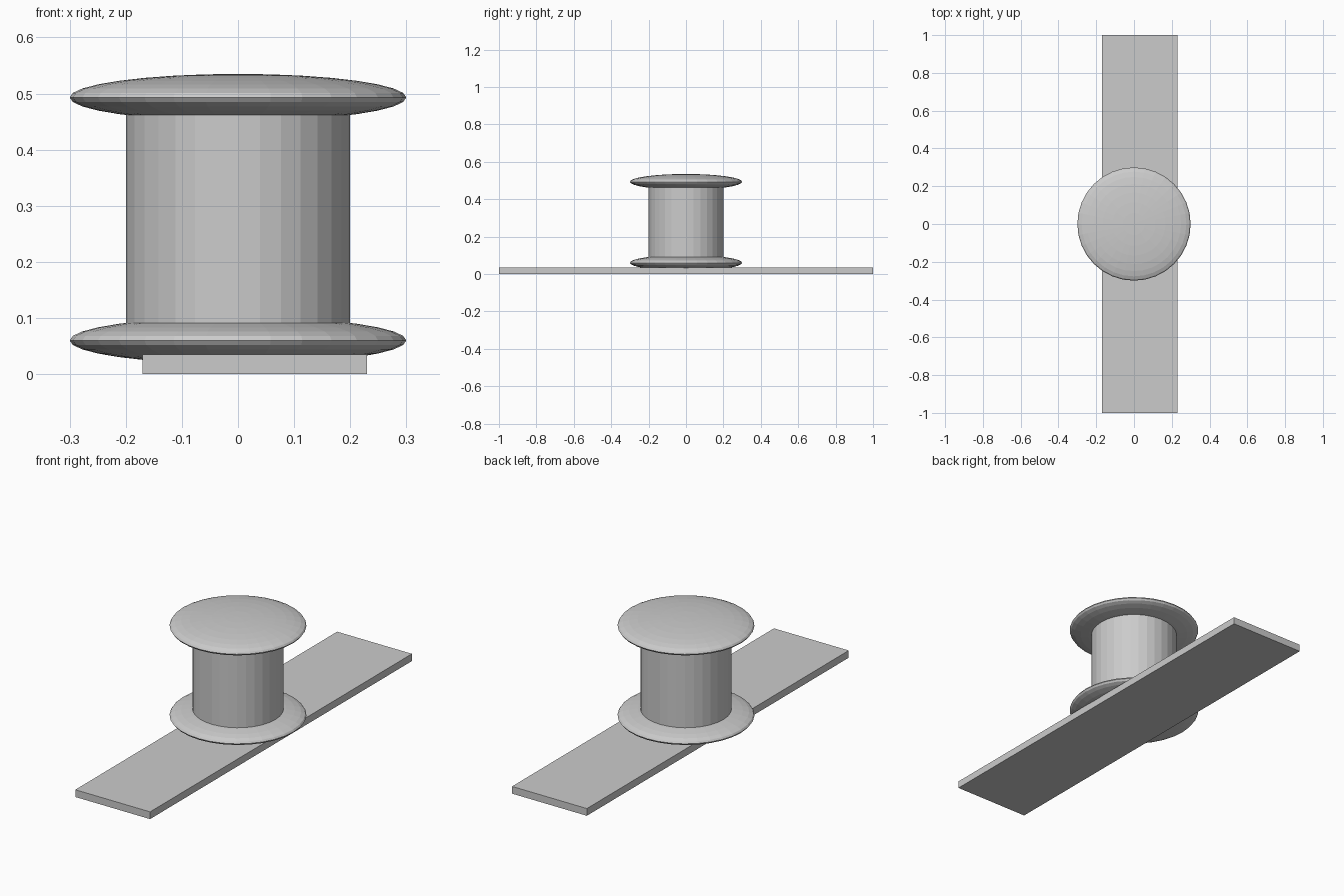
import bpy

if "Cube" in bpy.data.objects:
    bpy.data.objects.remove(bpy.data.objects["Cube"])


def flange(name, z):
    # Flattened sphere used as a spool rim
    bpy.ops.mesh.primitive_uv_sphere_add(segments=32, ring_count=16, radius=1, location=(0, 0, z))
    ob = bpy.context.object
    ob.name = name
    ob.scale = (0.3, 0.3, 0.042)
    bpy.ops.object.transform_apply(location=False, rotation=False, scale=True)
    return ob


# Long flat strip under the spool, slightly off centre
bpy.ops.mesh.primitive_cube_add(size=1, location=(0.03, 0, 0.0175))
strip = bpy.context.object
strip.name = "base_strip"
strip.scale = (0.4, 2.0, 0.035)
bpy.ops.object.transform_apply(location=False, rotation=False, scale=True)

# Spool barrel, ending inside the two flanges
bottom, top = 0.06, 0.493
bpy.ops.mesh.primitive_cylinder_add(vertices=32, radius=0.2, depth=top - bottom,
                                    location=(0, 0, (top + bottom) / 2))
bpy.context.object.name = "spool_barrel"

# Lower and upper rims
flange("lower_flange", bottom)
flange("upper_flange", top)
